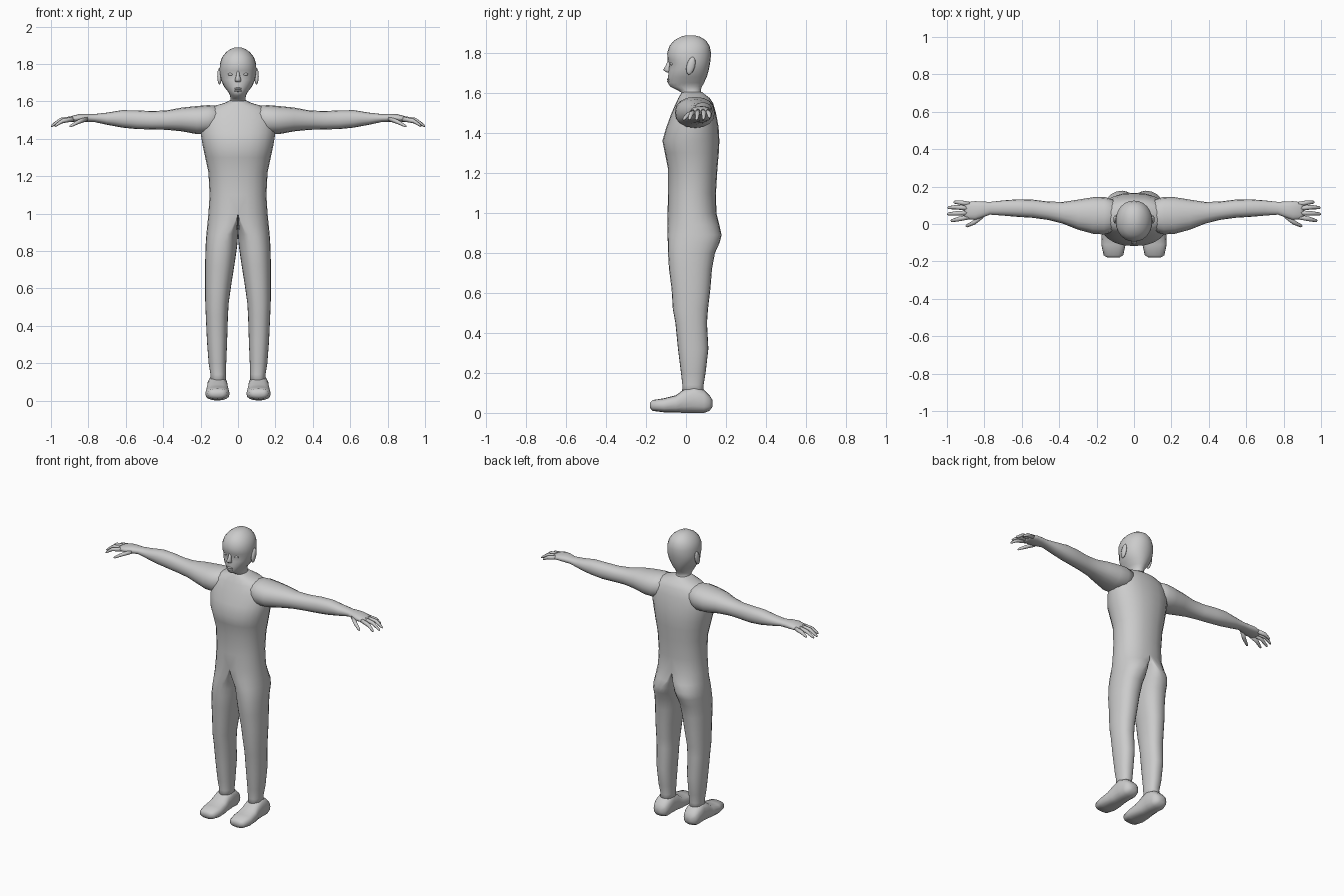
import bpy, bmesh, math
from mathutils import Vector

skin = bpy.data.materials.new("plain grey")
skin.diffuse_color = (0.6, 0.6, 0.6, 1)


def spow(v, p):
    return math.copysign(abs(v) ** p, v)


def ring(center, u, v, n=16, p=0.9):
    """Closed rounded cross-section spanned by half-axes u and v."""
    c, u, v = Vector(center), Vector(u), Vector(v)
    angles = [2 * math.pi * i / n for i in range(n)]
    return [c + u * spow(math.cos(a), p) + v * spow(math.sin(a), p) for a in angles]


def loft(name, rings, mirror=True, open_middle=False):
    """Skin a list of rings, cap both ends and mirror across x = 0."""
    bm = bmesh.new()
    loops = [[bm.verts.new(co) for co in r] for r in rings]
    n = len(loops[0])
    for a, b in zip(loops, loops[1:]):
        for i in range(n):
            j = (i + 1) % n
            bm.faces.new((a[i], a[j], b[j], b[i]))
    bm.faces.new(loops[0])
    bm.faces.new(loops[-1])
    bmesh.ops.recalc_face_normals(bm, faces=bm.faces)
    if open_middle:
        inner = [f for f in bm.faces if all(abs(v.co.x) < 1e-5 for v in f.verts)]
        bmesh.ops.delete(bm, geom=inner, context='FACES')
        bmesh.ops.remove_doubles(bm, verts=bm.verts, dist=1e-5)
    mesh = bpy.data.meshes.new(name)
    bm.to_mesh(mesh)
    bm.free()
    obj = bpy.data.objects.new(name, mesh)
    bpy.context.collection.objects.link(obj)
    finish(obj, mirror)
    return obj


def finish(obj, mirror):
    obj.data.materials.append(skin)
    obj.data.shade_smooth()
    if mirror:
        mod = obj.modifiers.new("mirror", 'MIRROR')
        mod.merge_threshold = 0.0005


def ball(name, loc, scale, tilt=0.0):
    """Small mirrored ellipsoid."""
    bm = bmesh.new()
    bmesh.ops.create_uvsphere(bm, u_segments=12, v_segments=8, radius=1)
    bmesh.ops.scale(bm, vec=scale, verts=bm.verts)
    for v in bm.verts:
        y, z = v.co.y, v.co.z
        v.co.y = y * math.cos(tilt) - z * math.sin(tilt)
        v.co.z = y * math.sin(tilt) + z * math.cos(tilt)
    bmesh.ops.translate(bm, vec=loc, verts=bm.verts)
    mesh = bpy.data.meshes.new(name)
    bm.to_mesh(mesh)
    bm.free()
    obj = bpy.data.objects.new(name, mesh)
    bpy.context.collection.objects.link(obj)
    finish(obj, loc[0] > 0)


# Torso and legs: one half-body, its inner side lies on x = 0 above the crotch
def half_ring(z, xi, xc, xo, yf, yb, n=24):
    cy, ry = (yf + yb) / 2, (yb - yf) / 2
    pts = []
    for i in range(n):
        a = 2 * math.pi * i / n
        c, s = spow(math.cos(a), 0.85), spow(math.sin(a), 0.95)
        w = (xo - xc) if c > 0 else (xc - xi)
        pts.append(Vector((xc + c * w, cy + ry * s, z)))
    return pts


body = [  # z, inner x, middle x, outer x, front y, back y
    (0.08, 0.065, 0.108, 0.150, -0.020, 0.090),
    (0.14, 0.065, 0.105, 0.147, -0.018, 0.088),
    (0.20, 0.063, 0.108, 0.157, -0.025, 0.098),
    (0.32, 0.058, 0.110, 0.166, -0.040, 0.112),
    (0.45, 0.054, 0.112, 0.172, -0.053, 0.105),
    (0.52, 0.050, 0.110, 0.175, -0.066, 0.110),
    (0.62, 0.036, 0.105, 0.176, -0.072, 0.122),
    (0.72, 0.020, 0.098, 0.176, -0.085, 0.130),
    (0.80, 0.008, 0.090, 0.174, -0.090, 0.145),
    (0.85, 0.002, 0.078, 0.172, -0.091, 0.168),
    (0.89, 0.000, 0.060, 0.169, -0.092, 0.178),
    (0.94, 0.000, 0.025, 0.164, -0.092, 0.167),
    (1.00, 0.000, 0.000, 0.158, -0.092, 0.152),
    (1.10, 0.000, 0.000, 0.152, -0.090, 0.150),
    (1.22, 0.000, 0.000, 0.158, -0.090, 0.157),
    (1.30, 0.000, 0.000, 0.175, -0.106, 0.164),
    (1.36, 0.000, 0.000, 0.188, -0.118, 0.167),
    (1.43, 0.000, 0.000, 0.200, -0.098, 0.163),
    (1.50, 0.000, 0.000, 0.198, -0.072, 0.150),
    (1.55, 0.000, 0.000, 0.175, -0.050, 0.135),
    (1.575, 0.000, 0.000, 0.130, -0.038, 0.118),
    (1.592, 0.000, 0.000, 0.070, -0.028, 0.095),
    (1.605, 0.000, 0.000, 0.044, -0.020, 0.080),
]
loft("torso_and_legs", [half_ring(*r) for r in body], open_middle=True)

# Feet
foot = [  # y, half width, bottom, top
    (-0.180, 0.030, 0.025, 0.050), (-0.168, 0.052, 0.010, 0.064),
    (-0.110, 0.065, 0.003, 0.073), (-0.050, 0.062, 0.002, 0.088),
    (-0.010, 0.056, 0.000, 0.118), (0.040, 0.055, 0.000, 0.135),
    (0.090, 0.054, 0.000, 0.115), (0.118, 0.044, 0.010, 0.088),
    (0.132, 0.022, 0.030, 0.065),
]
loft("foot", [ring((0.11, y, (a + b) / 2), (w, 0, 0), (0, 0, (b - a) / 2), 16, 0.75)
              for y, w, a, b in foot])

# Arms and palms
arm = [  # x, front y, back y, bottom z, top z
    (0.08, -0.030, 0.120, 1.450, 1.575), (0.16, -0.056, 0.145, 1.425, 1.580),
    (0.22, -0.052, 0.143, 1.425, 1.575), (0.30, -0.030, 0.130, 1.440, 1.567),
    (0.38, 0.002, 0.118, 1.448, 1.552), (0.46, 0.022, 0.120, 1.450, 1.548),
    (0.54, 0.033, 0.130, 1.452, 1.552), (0.62, 0.038, 0.132, 1.460, 1.553),
    (0.70, 0.045, 0.126, 1.475, 1.540), (0.77, 0.050, 0.118, 1.490, 1.532),
    (0.81, 0.035, 0.120, 1.490, 1.534), (0.85, 0.022, 0.122, 1.490, 1.532),
    (0.89, 0.026, 0.117, 1.490, 1.522), (0.905, 0.034, 0.110, 1.495, 1.515),
]
loft("arm", [ring((x, (a + b) / 2, (c + d) / 2), (0, (b - a) / 2, 0), (0, 0, (d - c) / 2))
             for x, a, b, c, d in arm])

# Fingers and thumb: root, knuckle and tip with a drooping end
digits = {
    "little_finger": ((0.88, 0.106, 1.507), (0.93, 0.115, 1.498), (0.965, 0.117, 1.478)),
    "ring_finger": ((0.88, 0.083, 1.509), (0.95, 0.090, 1.500), (0.998, 0.087, 1.470)),
    "middle_finger": ((0.88, 0.060, 1.509), (0.95, 0.057, 1.500), (1.000, 0.053, 1.467)),
    "index_finger": ((0.88, 0.038, 1.506), (0.94, 0.026, 1.495), (0.980, 0.016, 1.468)),
    "thumb": ((0.81, 0.045, 1.506), (0.855, 0.008, 1.490), (0.900, -0.014, 1.466)),
}
for name, (root, knuckle, tip) in digits.items():
    root, knuckle, tip = Vector(root), Vector(knuckle), Vector(tip)
    near_tip = knuckle.lerp(tip, 0.85)
    side = Vector((root.y - tip.y, tip.x - root.x, 0)).normalized()
    loft(name, [ring(p, side * r, (0, 0, r), 8, 1)
                for p, r in ((root, 0.013), (knuckle, 0.012), (near_tip, 0.008), (tip, 0.003))])

# Head and neck
head = [  # z, half width, front y, back y
    (1.570, 0.055, -0.025, 0.095), (1.600, 0.043, -0.020, 0.075),
    (1.615, 0.040, -0.045, 0.074), (1.632, 0.043, -0.080, 0.080),
    (1.650, 0.052, -0.090, 0.090), (1.680, 0.075, -0.089, 0.104),
    (1.715, 0.091, -0.088, 0.114), (1.745, 0.097, -0.083, 0.120),
    (1.765, 0.098, -0.093, 0.123), (1.800, 0.097, -0.094, 0.125),
    (1.835, 0.086, -0.083, 0.118), (1.862, 0.065, -0.060, 0.100),
    (1.880, 0.040, -0.028, 0.072), (1.888, 0.018, 0.000, 0.042),
]
loft("head", [ring((0, (a + b) / 2, z), (w, 0, 0), (0, (b - a) / 2, 0), 24, 0.95)
              for z, w, a, b in head], mirror=False)

# Nose, lips, eyes and ears
nose = [(1.762, 0.007, -0.092), (1.735, 0.010, -0.102), (1.715, 0.017, -0.115),
        (1.703, 0.014, -0.098)]
loft("nose", [ring((0, (y - 0.07) / 2, z), (w, 0, 0), (0, (-0.07 - y) / 2, 0), 8, 1)
              for z, w, y in nose], mirror=False)
for z in (1.668, 1.657):
    ball("lip", (0, -0.086, z), (0.020, 0.010, 0.006))
ball("eye", (0.038, -0.071, 1.745), (0.016, 0.010, 0.008))
ball("ear", (0.099, 0.024, 1.735), (0.012, 0.021, 0.046), -0.25)
